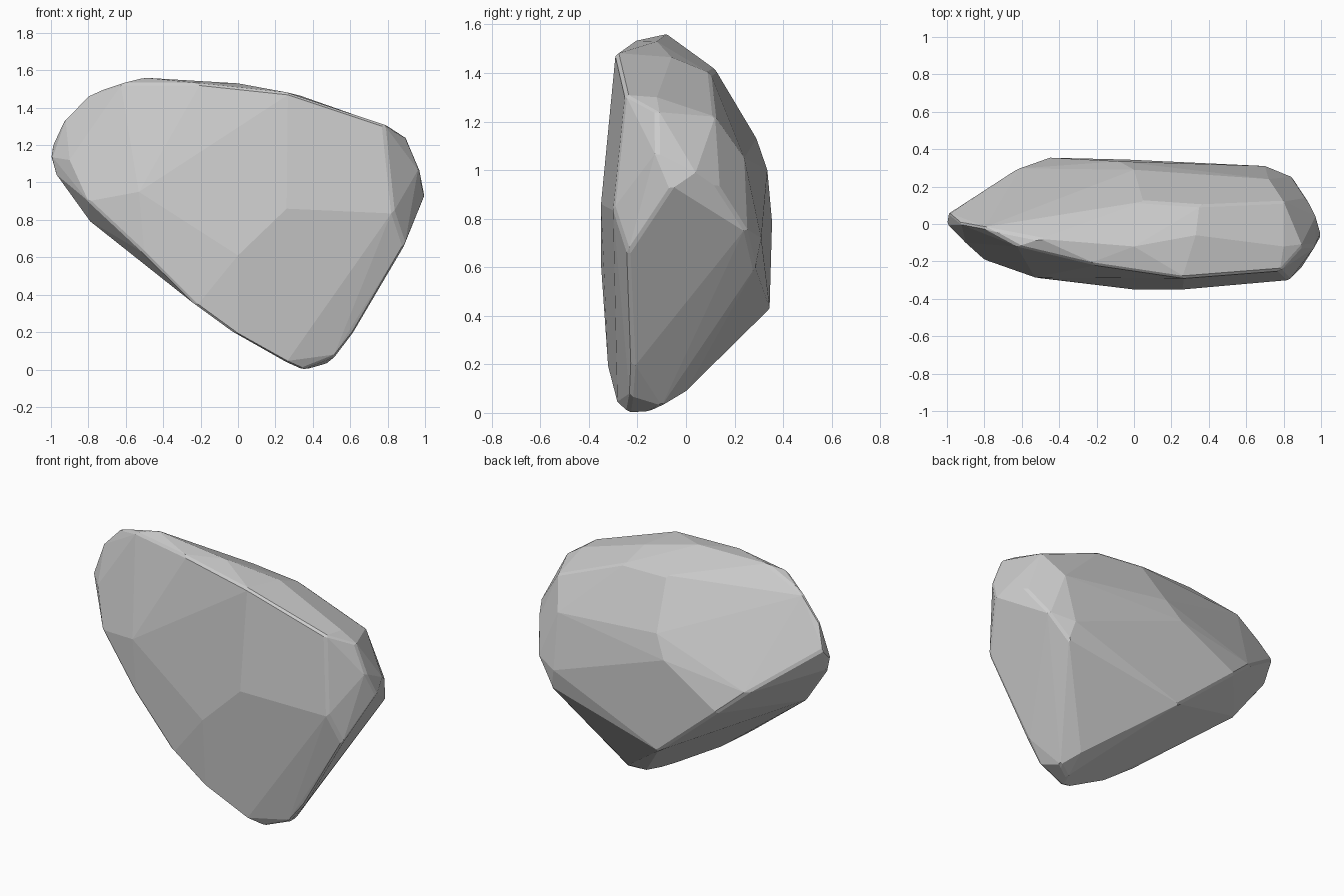
import bpy, bmesh

# Corner points of the faceted stone, grouped by side
front = [(0, -.35, .61), (.26, -.35, .86), (.83, -.3, .84), (.78, -.25, 1.31),
         (.27, -.29, 1.48), (-.2, -.22, 1.53), (-.62, -.12, 1.53), (-.53, -.285, .95),
         (.89, -.24, .66), (-.5, -.29, .62), (-.22, -.32, .34), (0, -.32, .18)]
foot = [(.25, -.285, .04), (.34, -.24, 0), (.38, -.15, .005), (.47, -.1, .03),
        (.52, -.23, .07), (.4, 0, .09), (.62, -.22, .2)]
left = [(-1, 0, 1.13), (-.99, .06, 1.2), (-.98, 0, 1.05), (-.8, -.19, .9),
        (-.8, -.05, .8), (-.92, 0, 1.35), (-.8, -.02, 1.47), (-.9, -.1, 1.12)]
right = [(1, -.06, .93), (.97, .04, .99), (.97, -.12, 1.07), (.9, -.12, 1.24),
         (.92, .14, .92), (.85, .25, .75), (.73, .285, .6)]
back = [(-.46, .355, .78), (-.05, .345, .43), (.7, .31, .72), (-.08, .335, 1),
        (0, .29, 1.13), (-.62, .3, .92), (.72, .24, 1.05)]
top = [(-.5, -.08, 1.56), (0, -.12, 1.53), (.05, .12, 1.415), (.33, -.06, 1.465),
       (.35, .1, 1.4), (.8, .12, 1.22), (.8, -.12, 1.3)]

# Stone: convex hull with flat facets
bm = bmesh.new()
for p in front + foot + left + right + back + top:
    bm.verts.new(p)
res = bmesh.ops.convex_hull(bm, input=bm.verts[:])
loose = [v for v in bm.verts if not v.link_faces]
bmesh.ops.delete(bm, geom=loose, context='VERTS')

# Merge almost coplanar triangles into larger facets
bmesh.ops.dissolve_limit(bm, angle_limit=0.05, verts=bm.verts[:], edges=bm.edges[:])
bmesh.ops.recalc_face_normals(bm, faces=bm.faces[:])

mesh = bpy.data.meshes.new("stone")
bm.to_mesh(mesh)
bm.free()
stone = bpy.data.objects.new("stone", mesh)
bpy.context.collection.objects.link(stone)

# Slightly worn corners
bevel = stone.modifiers.new("worn_edges", 'BEVEL')
bevel.width = 0.012
bevel.segments = 1
bevel.limit_method = 'ANGLE'
bevel.angle_limit = 0.6
